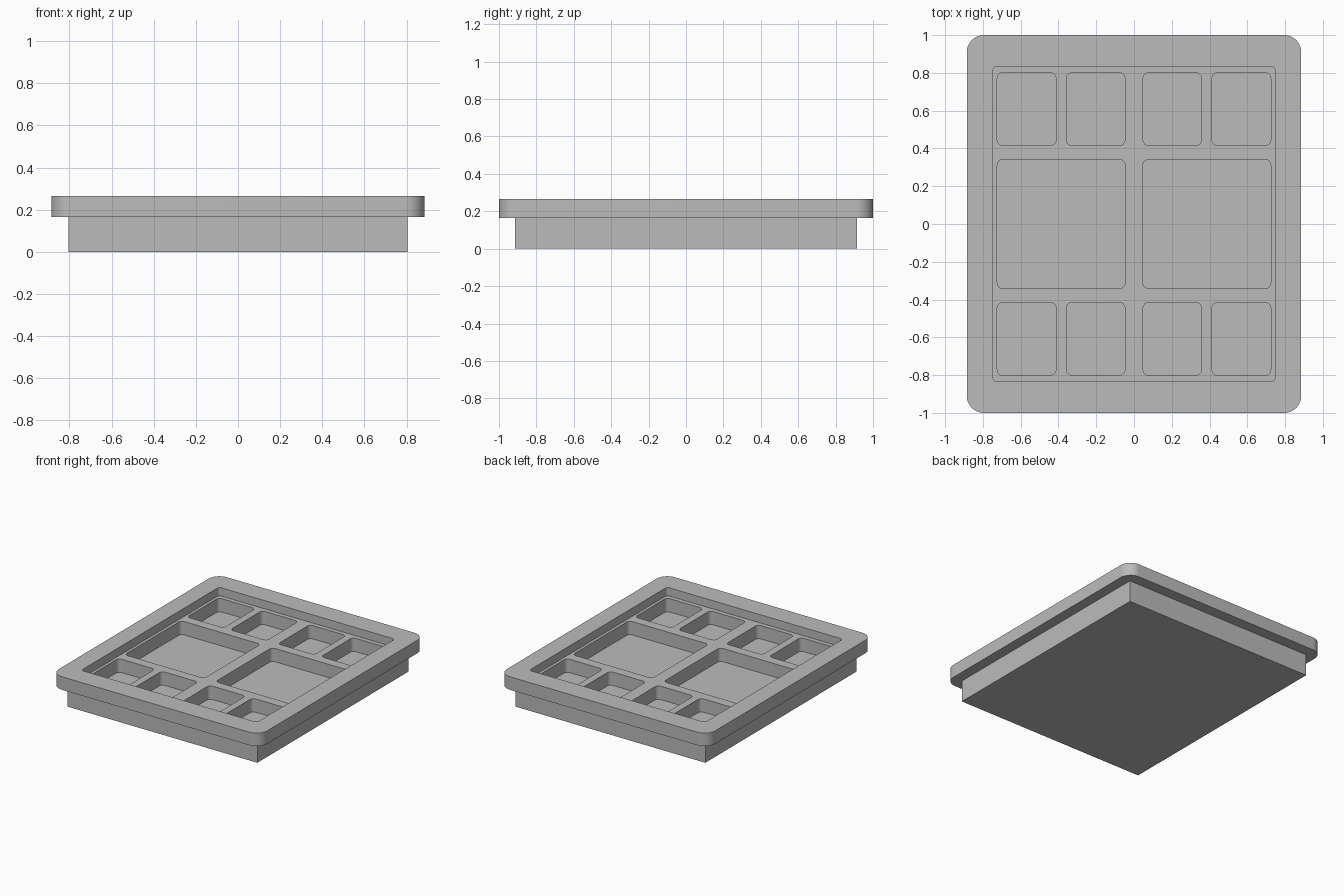
import bpy, bmesh, math

if "Cube" in bpy.data.objects:
    bpy.data.objects.remove(bpy.data.objects["Cube"])

grey = bpy.data.materials.new("plain grey")
grey.diffuse_color = (0.5, 0.5, 0.5, 1)
grey.use_nodes = True
grey.node_tree.nodes["Principled BSDF"].inputs["Base Color"].default_value = grey.diffuse_color


def add_block(bm, x0, x1, y0, y1, z0, z1, radius=0.0, steps=8):
    """Upright box with rounded vertical corners."""
    pts = []
    if radius == 0:
        pts = [(x1, y1), (x0, y1), (x0, y0), (x1, y0)]
    else:
        corners = [(x1 - radius, y1 - radius), (x0 + radius, y1 - radius),
                   (x0 + radius, y0 + radius), (x1 - radius, y0 + radius)]
        for i, (cx, cy) in enumerate(corners):
            for k in range(steps + 1):
                a = math.pi / 2 * (i + k / steps)
                pts.append((cx + radius * math.cos(a), cy + radius * math.sin(a)))
    low = [bm.verts.new((x, y, z0)) for x, y in pts]
    top = [bm.verts.new((x, y, z1)) for x, y in pts]
    bm.faces.new(top)
    bm.faces.new(low[::-1])
    for i in range(len(pts)):
        j = (i + 1) % len(pts)
        bm.faces.new((low[i], low[j], top[j], top[i]))


def make_object(name, blocks):
    bm = bmesh.new()
    for b in blocks:
        add_block(bm, *b)
    mesh = bpy.data.meshes.new(name)
    bm.to_mesh(mesh)
    bm.free()
    mesh.materials.append(grey)
    obj = bpy.data.objects.new(name, mesh)
    bpy.context.collection.objects.link(obj)
    return obj


def combine(target, tool, operation):
    mod = target.modifiers.new(operation.lower(), 'BOOLEAN')
    mod.operation = operation
    mod.solver = 'EXACT'
    mod.object = tool
    bpy.context.view_layer.objects.active = target
    bpy.ops.object.modifier_apply(modifier=mod.name)
    bpy.data.objects.remove(tool)


TOP, LEDGE, RECESS, FLOOR = 0.265, 0.165, 0.202, 0.10

# Wide rounded rim slab joined to the square base
tray = make_object("tray", [(-0.885, 0.885, -1, 1, LEDGE, TOP, 0.09, 12)])
base = make_object("base", [(-0.805, 0.805, -0.915, 0.915, 0, 0.18)])
combine(tray, base, 'UNION')

# Shallow recess inside the rim
recess = make_object("recess_cutter",
                     [(-0.746, 0.746, -0.835, 0.835, RECESS, 0.35, 0.02)])
combine(tray, recess, 'DIFFERENCE')

# Compartments: two large in the middle, four small along each end
pockets = []
for x0, x1 in ((0.048, 0.357), (0.413, 0.724)):
    for y0, y1 in ((0.416, 0.801), (-0.801, -0.416)):
        pockets.append((x0, x1, y0, y1))
pockets.append((0.048, 0.724, -0.342, 0.342))
pockets += [(-x1, -x0, y0, y1) for x0, x1, y0, y1 in pockets]
cutter = make_object("pocket_cutter", [p + (FLOOR, 0.24, 0.03) for p in pockets])
combine(tray, cutter, 'DIFFERENCE')

# Smooth the rounded corners, keep the edges crisp
bpy.ops.object.select_all(action='DESELECT')
tray.select_set(True)
bpy.context.view_layer.objects.active = tray
bpy.ops.object.shade_smooth_by_angle(angle=math.radians(30))
